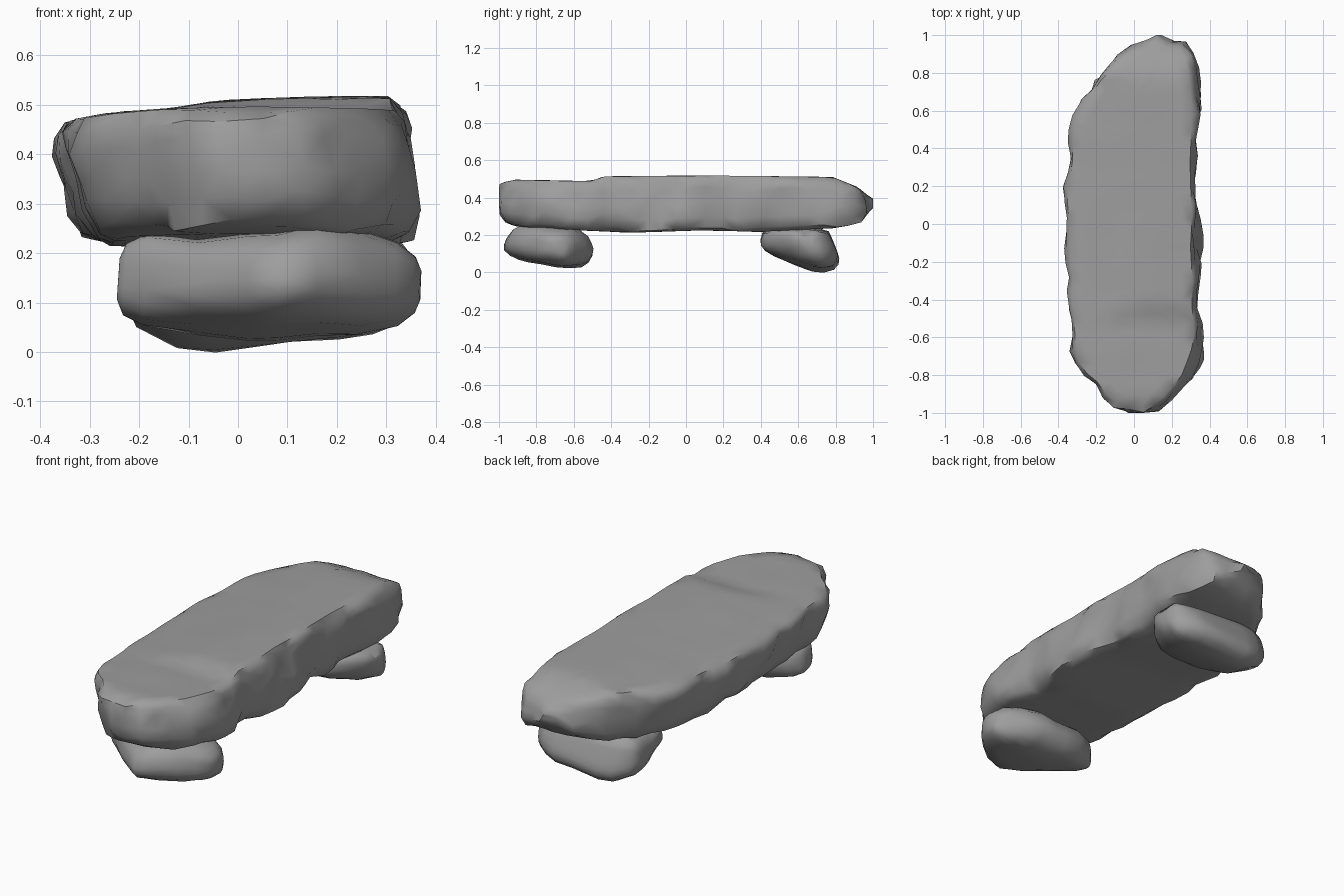
import bpy, bmesh, math
from mathutils import Vector, noise

stone = bpy.data.materials.new("stone")
stone.diffuse_color = (0.34, 0.34, 0.34, 1)


def lerp_table(table, v):
    """Piecewise-linear lookup in a sorted (key, value) table."""
    if v <= table[0][0]:
        return table[0][1]
    for (a, p), (b, q) in zip(table, table[1:]):
        if v <= b:
            return p + (q - p) * (v - a) / (b - a)
    return table[-1][1]


def resample(pts, count):
    """Evenly spaced points around a closed outline."""
    pts = [Vector(p) for p in pts]
    acc = [(0.0, pts[0])]
    for p, q in zip(pts, pts[1:] + pts[:1]):
        acc.append((acc[-1][0] + (q - p).length, q))
    return [lerp_table(acc, acc[-1][0] * i / count) for i in range(count)]


def rough(co, amount, freq, seed):
    """Chiselled-stone displacement."""
    return co + noise.noise_vector(co * freq + Vector((seed, seed, seed))) * amount


def loft(name, rings, angle):
    """Skin closed rings, cap both ends, smooth by angle."""
    bm = bmesh.new()
    rows = [[bm.verts.new(co) for co in ring] for ring in rings]
    n = len(rows[0])
    for a, b in zip(rows, rows[1:]):
        for i in range(n):
            j = (i + 1) % n
            bm.faces.new((a[i], a[j], b[j], b[i]))
    bm.faces.new(rows[0][::-1])
    bm.faces.new(rows[-1])
    bmesh.ops.triangulate(bm, faces=bm.faces[:])
    bmesh.ops.recalc_face_normals(bm, faces=bm.faces[:])
    me = bpy.data.meshes.new(name)
    bm.to_mesh(me)
    bm.free()
    me.materials.append(stone)
    ob = bpy.data.objects.new(name, me)
    bpy.context.collection.objects.link(ob)
    bpy.ops.object.select_all(action='DESELECT')
    ob.select_set(True)
    bpy.context.view_layer.objects.active = ob
    bpy.ops.object.shade_smooth_by_angle(angle=angle)


# Seat slab: plan outline, heights along y, top cap along x
outline = [(0.13, 1), (-0.03, 0.93), (-0.2, 0.78), (-0.34, 0.55), (-0.345, 0.4),
           (-0.38, 0.18), (-0.38, 0), (-0.355, -0.3), (-0.345, -0.66), (-0.31, -0.79),
           (-0.22, -0.85), (-0.13, -0.96), (0, -1), (0.12, -0.995), (0.21, -0.93),
           (0.3, -0.84), (0.36, -0.7), (0.375, -0.6), (0.365, -0.3), (0.36, 0.1),
           (0.355, 0.6), (0.345, 0.84), (0.29, 0.96), (0.2, 0.97)]
top_z = [(-1, 0.475), (-0.92, 0.495), (-0.5, 0.487), (-0.44, 0.513), (0.15, 0.518),
         (0.78, 0.51), (0.92, 0.455), (1, 0.39)]
top_cap = [(-0.37, 0.455), (-0.34, 0.468), (-0.26, 0.483), (-0.1, 0.495),
           (-0.05, 0.508), (0.1, 0.515), (0.3, 0.52)]
bottom_z = [(-1, 0.265), (-0.85, 0.24), (-0.3, 0.213), (0.1, 0.226), (0.4, 0.217),
            (0.8, 0.238), (0.93, 0.265), (1, 0.32)]
levels = [(0.3, 0), (0.17, 0), (0.06, 0), (0.02, 0.06), (0, 0.25), (0, 0.5),
          (0, 0.75), (0.006, 0.9), (0.03, 1), (0.09, 1), (0.15, 1), (0.22, 1), (0.3, 1)]
# Undercut chips: x, y, depth, radius
chips = [(0.36, -0.42, 0.05, 0.11), (0.36, 0.17, 0.05, 0.1), (0.36, 0.45, 0.03, 0.08),
         (-0.26, -0.86, 0.05, 0.1)]
slab = []
for inset, t in levels:
    ring = []
    for p in resample(outline, 60):
        x, y = p.x * (1 - inset / 0.37), p.y * (1 - inset)
        for cx, cy, depth, r in chips:
            d2 = (p.x - cx) ** 2 + (p.y - cy) ** 2
            x -= math.copysign(depth * math.exp(-d2 / r ** 2) * (1 - t), x)
        x += 0.05 * (1 - t) * max(0, -x) / 0.36 - 0.03 * t * max(0, x) / 0.36
        hi = min(lerp_table(top_z, y), lerp_table(top_cap, x))
        lo = lerp_table(bottom_z, y)
        co = Vector((x, y, lo + (hi - lo) * t))
        if inset < 0.05 and 0.05 < t < 0.95:
            moved = rough(rough(co, 0.026, 6, 8.2), 0.018, 13, 2.1)
        else:
            moved = rough(co, 0.01, 6, 8.2)
            moved.z = co.z + (moved.z - co.z) * 0.3
        moved.y = max(-1, min(1, moved.y))
        ring.append(moved)
    slab.append(ring)
loft("seat_slab", slab, 0.9)


# Supporting stones: side profile (y, z in 0..1) lofted across x
def foot(name, profile, stations, seed):
    section = resample(profile, 22)
    rings = [[rough(Vector((x, y0 + (y1 - y0) * p.x, z0 + (z1 - z0) * p.y)), 0.014, 8, seed)
              for p in section] for x, y0, y1, z0, z1 in stations]
    loft(name, rings, 1.0)


foot("front_foot",
     [(0, 0.42), (0, 0.65), (0.06, 0.86), (0.2, 1), (0.5, 0.99), (0.75, 0.93),
      (0.92, 0.75), (1, 0.5), (0.96, 0.25), (0.88, 0.08), (0.75, 0), (0.5, 0.02),
      (0.2, 0.12), (0.06, 0.25)],
     [(-0.24, -0.7, -0.63, 0.11, 0.19), (-0.23, -0.72, -0.6, 0.08, 0.215),
      (-0.19, -0.75, -0.56, 0.055, 0.235), (-0.08, -0.84, -0.5, 0.035, 0.228),
      (0.02, -0.93, -0.49, 0.027, 0.24), (0.08, -0.97, -0.49, 0.028, 0.245),
      (0.16, -0.95, -0.49, 0.03, 0.257), (0.25, -0.86, -0.52, 0.035, 0.245),
      (0.32, -0.8, -0.58, 0.05, 0.22), (0.355, -0.76, -0.62, 0.075, 0.19),
      (0.368, -0.73, -0.65, 0.1, 0.16)], 1.3)

foot("back_foot",
     [(0, 0.6), (0, 0.85), (0.08, 0.98), (0.35, 1), (0.7, 1), (0.88, 0.92), (0.95, 0.6),
      (1, 0.28), (0.96, 0.12), (0.88, 0), (0.72, 0.01), (0.4, 0.15), (0.18, 0.32),
      (0.06, 0.46)],
     [(-0.22, 0.56, 0.7, 0.1, 0.18), (-0.2, 0.48, 0.77, 0.05, 0.22),
      (-0.13, 0.42, 0.81, 0.01, 0.235), (-0.05, 0.4, 0.82, 0.002, 0.235),
      (0.1, 0.4, 0.82, 0.012, 0.235), (0.2, 0.42, 0.81, 0.02, 0.235),
      (0.27, 0.48, 0.79, 0.035, 0.23), (0.33, 0.55, 0.74, 0.065, 0.22),
      (0.36, 0.6, 0.69, 0.12, 0.19)], 5.1)
